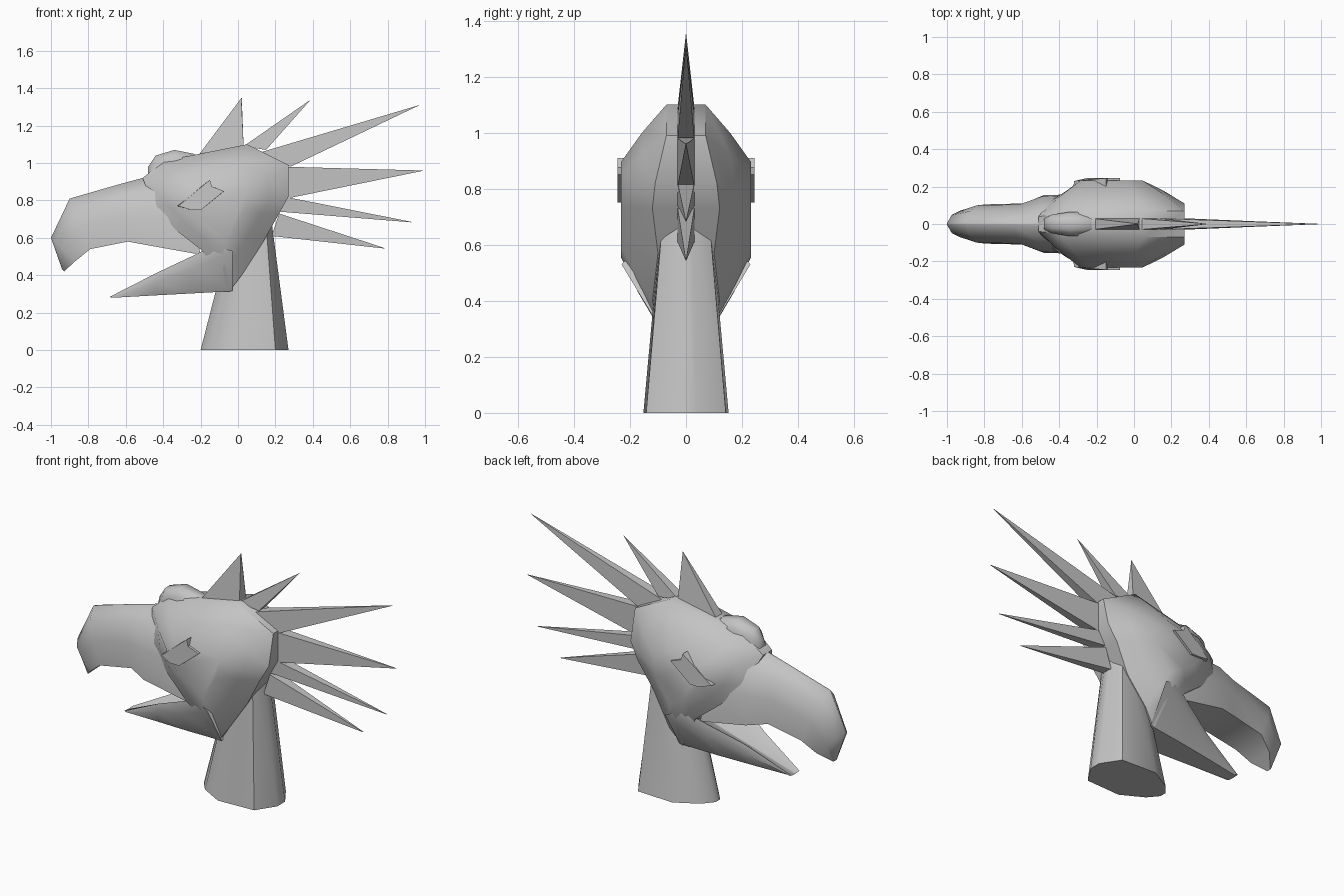
import bpy, bmesh, math
from mathutils import Vector

cube = bpy.data.objects.get("Cube")
if cube:
    bpy.data.objects.remove(cube, do_unlink=True)

grey = bpy.data.materials.new("plain_grey")
grey.use_nodes = True
tone = (0.55, 0.55, 0.55, 1)
grey.diffuse_color = tone
grey.node_tree.nodes["Principled BSDF"].inputs["Base Color"].default_value = tone


def loft(name, rings, angle=None):
    """Skin closed rings of points, cap both ends, smooth below the angle."""
    bm = bmesh.new()
    loops = [[bm.verts.new(p) for p in ring] for ring in rings]
    n = len(loops[0])
    for a, b in zip(loops, loops[1:]):
        for i in range(n):
            j = (i + 1) % n
            bm.faces.new((a[i], a[j], b[j], b[i]))
    bm.faces.new(loops[0])
    bm.faces.new(loops[-1])
    bmesh.ops.remove_doubles(bm, verts=bm.verts, dist=0.0005)
    bmesh.ops.recalc_face_normals(bm, faces=bm.faces)
    mesh = bpy.data.meshes.new(name)
    bm.to_mesh(mesh)
    bm.free()
    mesh.materials.append(grey)
    obj = bpy.data.objects.new(name, mesh)
    bpy.context.collection.objects.link(obj)
    if angle:
        bpy.ops.object.select_all(action='DESELECT')
        obj.select_set(True)
        bpy.context.view_layer.objects.active = obj
        bpy.ops.object.shade_smooth_by_angle(angle=math.radians(angle))


def mirrored(half):
    """Close a ring from its +y half."""
    return half + [(x, -y, z) for x, y, z in reversed(half)]


# Head: rim outline (x, z, half width) sloping straight out to flat cheeks
rim = [(0.05, 1.10, .07), (0.27, 0.99, .07), (0.27, 0.82, .11),
       (0.22, 0.73, .12), (0.13, 0.57, .10), (0.02, 0.40, .12),
       (-0.05, 0.31, .10), (-0.19, 0.53, .19), (-0.33, 0.64, .16),
       (-0.45, 0.77, .12), (-0.51, 0.92, .04), (-0.40, 1.01, .05)]


def head_ring(side, shrink, bulge):
    ring = []
    for x, z, w in rim:
        p = Vector((x, 0, z)).lerp(Vector((-0.12, 0, 0.74)), shrink)
        p.y = side * (w + (0.232 - w) * bulge)
        ring.append(p)
    return ring


head_steps = [(-1, .57, 1), (-1, .28, .54), (-1, 0, 0),
              (1, 0, 0), (1, .28, .54), (1, .57, 1)]
loft("head", [head_ring(*s) for s in head_steps], 46)

# Upper beak: ridge point, lower edge point and half width per section
beak = [((-0.30, 0.93), (-0.20, 0.51), .16),
        ((-0.51, 0.92), (-0.48, 0.56), .155),
        ((-0.64, 0.885), (-0.59, 0.58), .11),
        ((-0.90, 0.81), (-0.79, 0.54), .105),
        ((-1.00, 0.60), (-0.87, 0.475), .075),
        ((-0.94, 0.43), (-0.93, 0.42), .012)]
section = [(0, .06), (.2, .65), (.55, .95), (1, 1)]
beak_rings = []
for top, low, w in beak:
    beak_rings.append(mirrored([(top[0] + (low[0] - top[0]) * t, w * k,
                                 top[1] + (low[1] - top[1]) * t) for t, k in section]))
loft("upper_beak", beak_rings, 45)

# Lower beak: cheek-wide trough narrowing to the tip (bottom, side, top edge)
jaw = [[(-.03, .10, .315), (-.03, .23, .53), (-.13, .20, .56)],
       [(-.26, .08, .302), (-.23, .165, .44), (-.25, .155, .50)],
       [(-.45, .058, .292), (-.44, .095, .365), (-.43, .09, .415)],
       [(-.665, .03, .28), (-.675, .038, .282), (-.685, .036, .285)]]
jaw_rings = []
for bottom, side, top in jaw:
    trough = (top[0], 0.004, top[2] - (top[2] - bottom[2]) * .45)
    jaw_rings.append(mirrored([trough, top, side, bottom]))
loft("lower_beak", jaw_rings, 48)

# Neck: faceted column, flatter behind, tapering and leaning into the head
foot = [(-.2, .02), (-.15, .08), (-.02, .152), (.20, .142), (.27, .035)]
neck_rings = []
for z, cx, sx, sy in [(0, .035, 1, 1), (0.75, .082, .38, .55)]:
    neck_rings.append(mirrored([(cx + (x - .035) * sx, y * sy, z) for x, y in foot]))
loft("neck", neck_rings, 46)

# Crest: wedge spikes with a rectangular base (start, end) and a tip (x, z)
spikes = [((-0.22, 1.03), (0.03, 1.09), (0.02, 1.35)),
          ((0.03, 1.09), (0.15, 1.07), (0.39, 1.34)),
          ((0.13, 1.06), (0.28, 0.98), (0.97, 1.31)),
          ((0.26, 0.98), (0.26, 0.81), (0.99, 0.96)),
          ((0.25, 0.82), (0.22, 0.74), (0.93, 0.685)),
          ((0.22, 0.73), (0.18, 0.61), (0.785, 0.545))]
for i, (a, b, tip) in enumerate(spikes):
    base = mirrored([(a[0], .03, a[1]), (b[0], .03, b[1])])
    point = mirrored([(tip[0], .001, tip[1]), (tip[0] - .002, .001, tip[1] - .002)])
    loft("crest_spike_%d" % (i + 1), [base, point])

# Eyes: slanted almond blocks on both cheeks
almond = [(-0.33, .77), (-0.15, .91), (-0.14, .875), (-0.07, .85), (-0.20, .75), (-.26, .75)]
for side, name in ((1, "left_eye"), (-1, "right_eye")):
    inner = [(x, side * .17, z) for x, z in almond]
    outer = [(x + (-0.15 - x) * .06, side * (.245 if x > -.3 else .23), z)
             for x, z in almond]
    loft(name, [inner, outer], 30)

# Cere: low narrow bump where the forehead meets the beak (x, top z, half width)
bump = [(-.48, .98, .03), (-.44, 1.04, .05), (-.34, 1.07, .065),
        (-.24, 1.05, .06), (-.19, 1.03, .04)]
loft("forehead_bump", [mirrored([(x, w * .45, z), (x, w, z - .04), (x, w, .93)])
                       for x, z, w in bump], 50)
